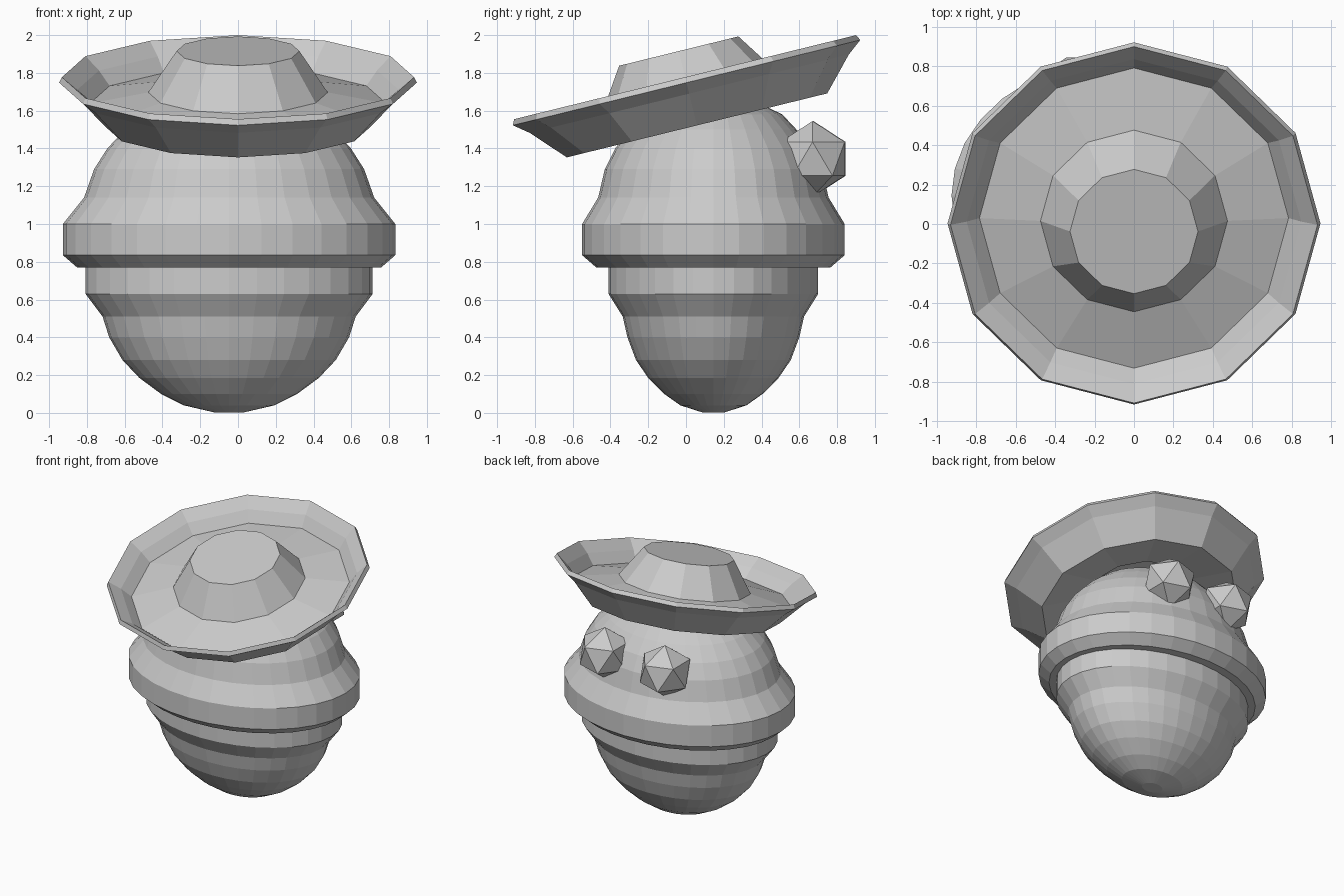
import bpy, bmesh, math

if "Cube" in bpy.data.objects:
    bpy.data.objects.remove(bpy.data.objects["Cube"])


def lathe(name, rings, sides, loc, tilt=0.0):
    """Stack elliptical rings (rx, ry, z), bridge them and cap both ends."""
    bm = bmesh.new()
    loops = []
    for rx, ry, z in rings:
        loops.append([bm.verts.new((rx * math.cos(2 * math.pi * i / sides),
                                    ry * math.sin(2 * math.pi * i / sides), z))
                      for i in range(sides)])
    for a, b in zip(loops, loops[1:]):
        for i in range(sides):
            j = (i + 1) % sides
            bm.faces.new((a[i], a[j], b[j], b[i]))
    bm.faces.new(loops[0][::-1])
    bm.faces.new(loops[-1])
    bmesh.ops.recalc_face_normals(bm, faces=bm.faces)
    me = bpy.data.meshes.new(name)
    bm.to_mesh(me)
    bm.free()
    ob = bpy.data.objects.new(name, me)
    ob.location = loc
    ob.rotation_euler = (tilt, 0, 0)
    bpy.context.collection.objects.link(ob)
    return ob


# Egg-shaped body with a narrow and a wide raised band
body = [
    (0.08, 0.06, 0.003), (0.24, 0.175, 0.04), (0.36, 0.26, 0.10),
    (0.475, 0.345, 0.185), (0.565, 0.41, 0.28), (0.635, 0.455, 0.40),
    (0.67, 0.48, 0.51),
    (0.76, 0.555, 0.63), (0.76, 0.555, 0.77),
    (0.805, 0.62, 0.77), (0.88, 0.695, 0.835), (0.88, 0.695, 1.00),
    (0.768, 0.61, 1.14), (0.715, 0.575, 1.29), (0.645, 0.52, 1.40),
    (0.55, 0.44, 1.50), (0.45, 0.365, 1.58), (0.27, 0.22, 1.65),
    (0.08, 0.07, 1.68),
]
lathe("body", body, 32, (-0.047, 0.145, 0))

# Tilted wide-brimmed hat: underside, upturned rim, dish, crown
hat = [
    (0.30, 0.05), (0.40, -0.18), (0.71, -0.245), (0.87, -0.072),
    (0.947, -0.012), (0.932, 0.018), (0.85, -0.05), (0.785, -0.126),
    (0.475, -0.065), (0.325, 0.16),
]
lathe("hat", [(r, r, z) for r, z in hat], 12, (0, 0, 1.76), math.radians(13.8))

# Two faceted eyes on the back side
for name, x, y in (("eye_right", 0.235, 0.67), ("eye_left", -0.29, 0.675)):
    bpy.ops.mesh.primitive_ico_sphere_add(subdivisions=1, radius=0.2,
                                          location=(x, y, 1.345))
    bpy.context.object.name = name
